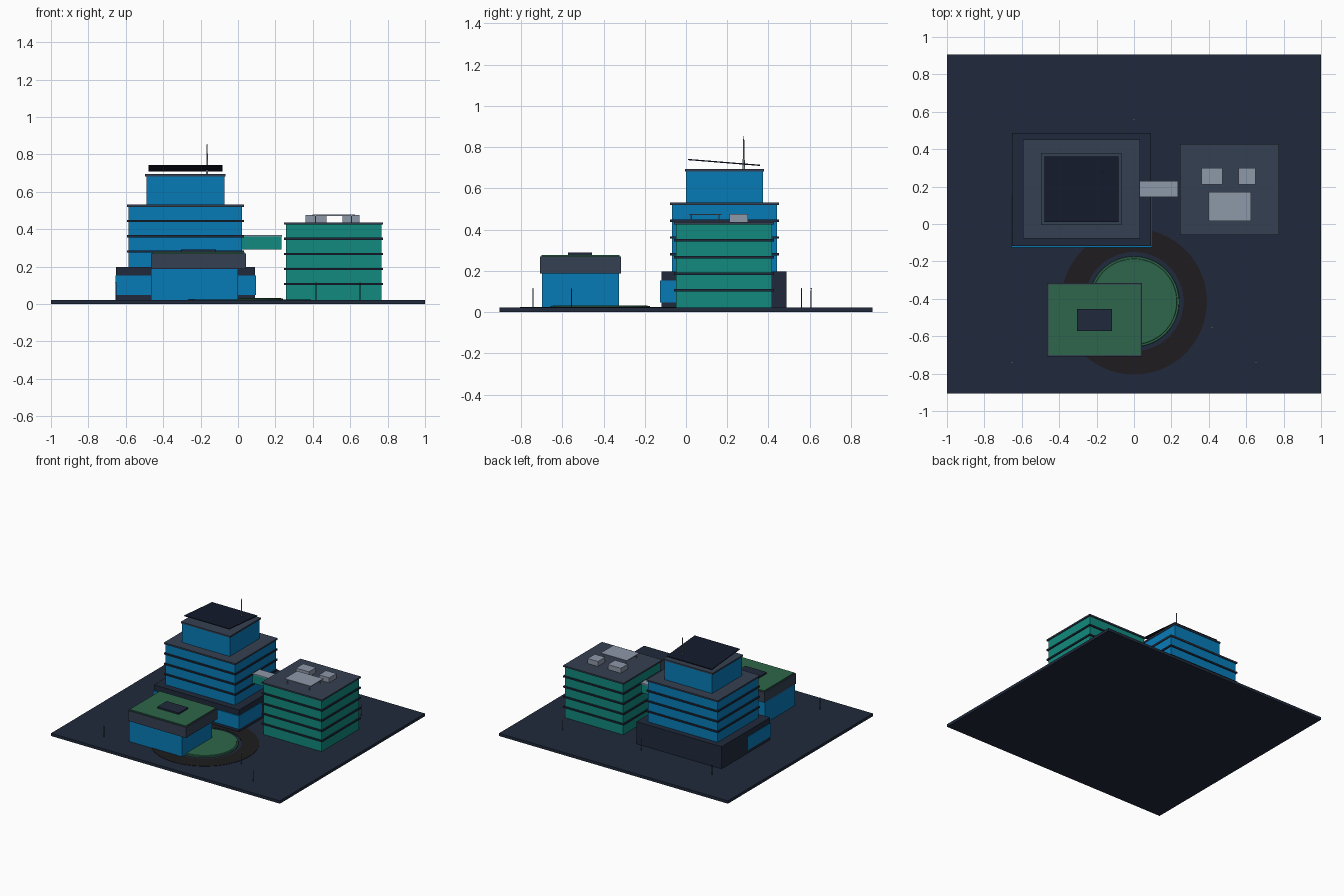
import bpy
import math

if "Cube" in bpy.data.objects:
    bpy.data.objects.remove(bpy.data.objects["Cube"])


def material(name, r, g, b):
    # 0-255 display colour converted to linear
    m = bpy.data.materials.new(name)
    m.diffuse_color = [(c / 255) ** 2.2 for c in (r, g, b)] + [1]
    m.use_nodes = True
    m.node_tree.nodes["Principled BSDF"].inputs["Base Color"].default_value = m.diffuse_color
    return m


NAVY = material("navy", 37, 46, 62)
SLATE = material("slate", 56, 66, 82)
BLUE = material("blue_glass", 16, 122, 182)
TEAL = material("teal_glass", 24, 136, 124)
GRASS = material("grass", 50, 102, 76)
STEEL = material("steel", 140, 151, 167)
SOLAR = material("solar", 26, 32, 48)
PAVING = material("paving", 36, 34, 36)


def box(name, x0, x1, y0, y1, z0, z1, mat, tilt=0):
    bpy.ops.mesh.primitive_cube_add(
        size=1, location=((x0 + x1) / 2, (y0 + y1) / 2, (z0 + z1) / 2))
    o = bpy.context.object
    o.name = name
    o.scale = (x1 - x0, y1 - y0, z1 - z0)
    o.rotation_euler.x = tilt
    o.data.materials.append(mat)
    return o


def post(name, x, y, z0, z1, r0, r1, mat, sides=12):
    bpy.ops.mesh.primitive_cone_add(
        vertices=sides, radius1=r0, radius2=r1, depth=z1 - z0,
        location=(x, y, (z0 + z1) / 2))
    o = bpy.context.object
    o.name = name
    o.data.materials.append(mat)
    return o


def slabs(name, x0, x1, y0, y1, heights, over=0.009):
    # floor bands that overhang the glass; the last one is the roof
    for i, z in enumerate(heights):
        last = i == len(heights) - 1
        box(f"{name}_{'roof' if last else 'floor_band'}", x0 - over, x1 + over,
            y0 - over, y1 + over, z - 0.006, z + 0.006, SLATE if last else NAVY)


# Ground plate
box("ground_plate", -1, 1, -0.905, 0.905, 0, 0.022, NAVY)

# Main tower: podium, lobby glazing, middle and upper blocks
box("podium", -0.652, 0.092, -0.118, 0.487, 0.022, 0.197, NAVY)
box("lobby_glass", -0.656, 0.096, -0.126, 0.16, 0.047, 0.153, BLUE)
mid = (-0.585, 0.022, -0.068, 0.442)
box("tower_glass", *mid, 0.197, 0.525, BLUE)
slabs("tower", *mid, (0.281, 0.362, 0.443, 0.525))
top = (-0.49, -0.072, 0.0, 0.373)
box("penthouse_glass", *top, 0.53, 0.688, BLUE)
slabs("penthouse", *top, (0.688,), 0.006)

# Tilted solar canopy and mast
box("solar_canopy", -0.478, -0.083, 0.01, 0.36, 0.723, 0.729, SOLAR, math.radians(-4.6))
post("mast", -0.165, 0.28, 0.693, 0.855, 0.006, 0.002, STEEL)

# Side tower
side = (0.256, 0.766, -0.049, 0.418)
box("side_tower_glass", *side, 0.022, 0.43, TEAL)
slabs("side_tower", *side, (0.107, 0.187, 0.267, 0.348, 0.43))

# Rooftop plant units and raised panel on legs
for x0, x1 in ((0.36, 0.473), (0.56, 0.65)):
    box("plant_unit", x0, x1, 0.21, 0.30, 0.436, 0.475, STEEL)
box("roof_panel", 0.397, 0.625, 0.015, 0.172, 0.471, 0.477, STEEL)
for x in (0.415, 0.607):
    for y in (0.025, 0.16):
        post("panel_leg", x, y, 0.436, 0.472, 0.003, 0.003, STEEL, 8)

# Bridge between the towers
box("bridge_glass", 0.022, 0.232, 0.148, 0.227, 0.29, 0.36, TEAL)
box("bridge_roof", 0.022, 0.235, 0.144, 0.231, 0.36, 0.368, STEEL)

# Pavilion with overhanging green roof
box("pavilion_glass", -0.465, 0.0, -0.698, -0.325, 0.022, 0.19, BLUE)
box("pavilion_roof", -0.465, 0.042, -0.709, -0.315, 0.188, 0.27, SLATE)
box("pavilion_lawn", -0.457, 0.034, -0.7, -0.323, 0.27, 0.278, GRASS)
box("skylight", -0.305, -0.118, -0.572, -0.455, 0.276, 0.29, NAVY)

# Circular plaza: paved ring made by cutting a disc, and a bevelled lawn
ring = post("paved_ring", 0, -0.415, 0.02, 0.0245, 0.39, 0.39, PAVING, 64)
cutter = post("ring_cutter", 0, -0.415, 0.0, 0.05, 0.265, 0.265, PAVING, 64)
cut = ring.modifiers.new("hole", 'BOOLEAN')
cut.object = cutter
cut.solver = 'EXACT'
bpy.context.view_layer.objects.active = ring
bpy.ops.object.modifier_apply(modifier="hole")
bpy.data.objects.remove(cutter)
post("round_lawn", 0, -0.415, 0.022, 0.03, 0.242, 0.24, GRASS, 64)
post("round_lawn_top", 0, -0.415, 0.03, 0.033, 0.23, 0.228, GRASS, 64)

# Lamp posts
for x, y in ((-0.652, 0.607), (0.652, 0.607), (0, 0.56), (0.417, -0.555),
             (-0.652, -0.742), (0.652, -0.742)):
    post("lamp_post", x, y, 0.022, 0.113, 0.0025, 0.002, SLATE, 8)
    box("lamp_head", x - 0.006, x + 0.006, y - 0.003, y + 0.003, 0.112, 0.116, STEEL)
